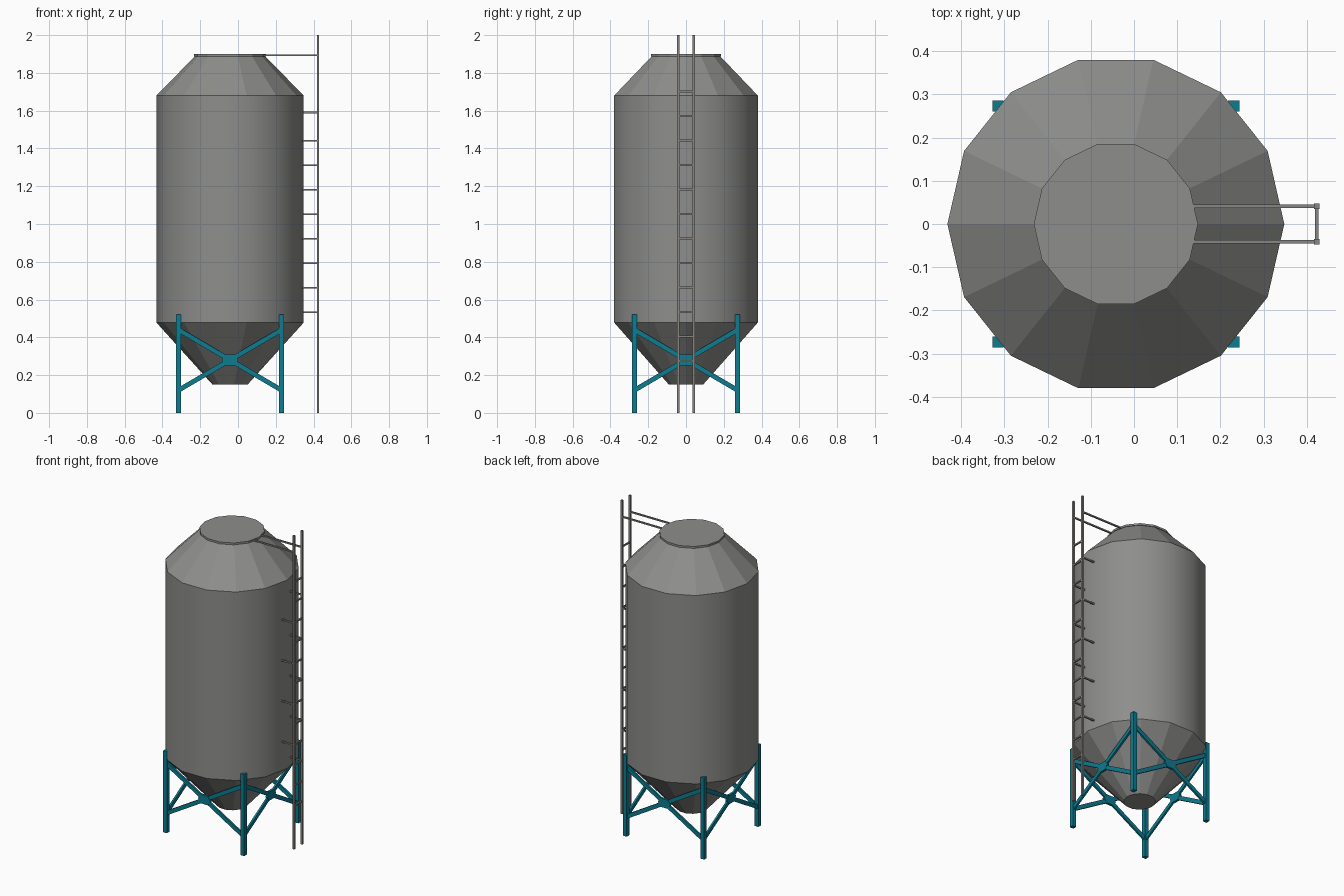
import bpy, bmesh, math
from mathutils import Vector

if "Cube" in bpy.data.objects:
    bpy.data.objects.remove(bpy.data.objects["Cube"])

CX = -0.042            # tank axis


def material(name, col):
    m = bpy.data.materials.new(name)
    m.diffuse_color = (*col, 1)
    m.use_nodes = True
    m.node_tree.nodes["Principled BSDF"].inputs["Base Color"].default_value = m.diffuse_color
    return m


STEEL = material("galvanised grey", (0.27, 0.27, 0.26))
RAIL = material("ladder grey", (0.25, 0.24, 0.23))
TEAL = material("teal paint", (0.004, 0.20, 0.28))


def finish(name, bm, mat):
    bmesh.ops.recalc_face_normals(bm, faces=bm.faces[:])
    me = bpy.data.meshes.new(name)
    bm.to_mesh(me)
    bm.free()
    me.materials.append(mat)
    ob = bpy.data.objects.new(name, me)
    bpy.context.collection.objects.link(ob)
    return ob


def bar(bm, a, b, w, t, side):
    """Rectangular bar from a to b; t is its depth along 'side', w the other width."""
    a, b, s = Vector(a), Vector(b), Vector(side).normalized()
    u = (b - a).normalized().cross(s) * (w / 2)
    s = s * (t / 2)
    ends = [[bm.verts.new(p + i * u + j * s) for i, j in ((1, 1), (-1, 1), (-1, -1), (1, -1))]
            for p in (a, b)]
    for k in range(4):
        n = (k + 1) % 4
        bm.faces.new((ends[0][k], ends[0][n], ends[1][n], ends[1][k]))
    bm.faces.new(ends[0][::-1])
    bm.faces.new(ends[1])


# Tank: 14-sided lathe, hopper cone / smooth wall / roof cone / lid rim
bm = bmesh.new()
N = 14
rings = []
for r, z in ((0.093, 0.15), (0.39, 0.478), (0.39, 1.68), (0.186, 1.888), (0.19, 1.888), (0.19, 1.9)):
    rings.append([bm.verts.new((CX + r * math.cos(k * math.tau / N),
                                r * math.sin(k * math.tau / N), z)) for k in range(N)])
for i in range(len(rings) - 1):
    for k in range(N):
        n = (k + 1) % N
        f = bm.faces.new((rings[i][k], rings[i][n], rings[i + 1][n], rings[i + 1][k]))
        f.smooth = i == 1
bm.faces.new(rings[0][::-1])
bm.faces.new(rings[-1])
for e in bm.edges:      # keep the wall's top and bottom edges sharp
    if abs(e.verts[0].co.z - e.verts[1].co.z) < 1e-5:
        e.smooth = False
finish("tank", bm, STEEL)

# Legs at the four corners
L = 0.273
bm = bmesh.new()
for sx in (-1, 1):
    for sy in (-1, 1):
        bar(bm, (CX + sx * L, sy * L, 0), (CX + sx * L, sy * L, 0.52), 0.026, 0.026, (0, 1, 0))
finish("legs", bm, TEAL)

# Cross braces with a hexagonal gusset on each side
bm = bmesh.new()
for k in range(4):
    ang = k * math.pi / 2
    nrm = Vector((math.cos(ang), math.sin(ang), 0))
    tan = Vector((-nrm.y, nrm.x, 0))
    mid = Vector((CX, 0, 0.28)) + nrm * L
    rise = Vector((0, 0, 0.16))
    for s in (-1, 1):
        bar(bm, mid - tan * L - rise * s, mid + tan * L + rise * s, 0.025, 0.012, nrm)
    outline = ((0.044, 0), (0.026, 0.028), (-0.026, 0.028), (-0.044, 0), (-0.026, -0.028), (0.026, -0.028))
    sides = [[bm.verts.new(mid + tan * a + Vector((0, 0, b)) + nrm * d) for a, b in outline]
             for d in (-0.0075, 0.0075)]
    for i in range(6):
        j = (i + 1) % 6
        bm.faces.new((sides[0][i], sides[0][j], sides[1][j], sides[1][i]))
    bm.faces.new(sides[0][::-1])
    bm.faces.new(sides[1])
finish("cross_braces", bm, TEAL)

# Ladder: rails, rungs, alternating wall brackets and roof arms
X, Y = 0.423, 0.041
bm = bmesh.new()
for s in (-1, 1):
    bar(bm, (X, s * Y, 0), (X, s * Y, 2), 0.012, 0.012, (0, 1, 0))
    bar(bm, (0.12, s * Y, 1.894), (X, s * Y, 1.894), 0.009, 0.009, (0, 1, 0))
for i in range(12):
    z = 0.275 + i * 0.1297
    bar(bm, (X, -Y, z), (X, Y, z), 0.009, 0.009, (1, 0, 0))
for i in range(9):
    z = 0.533 + i * 0.1297 + (0.02 if i == 8 else 0)
    y = Y if i % 2 == 0 else -Y
    bar(bm, (0.32, y, z), (X, y, z), 0.009, 0.009, (0, 1, 0))
finish("ladder", bm, RAIL)
